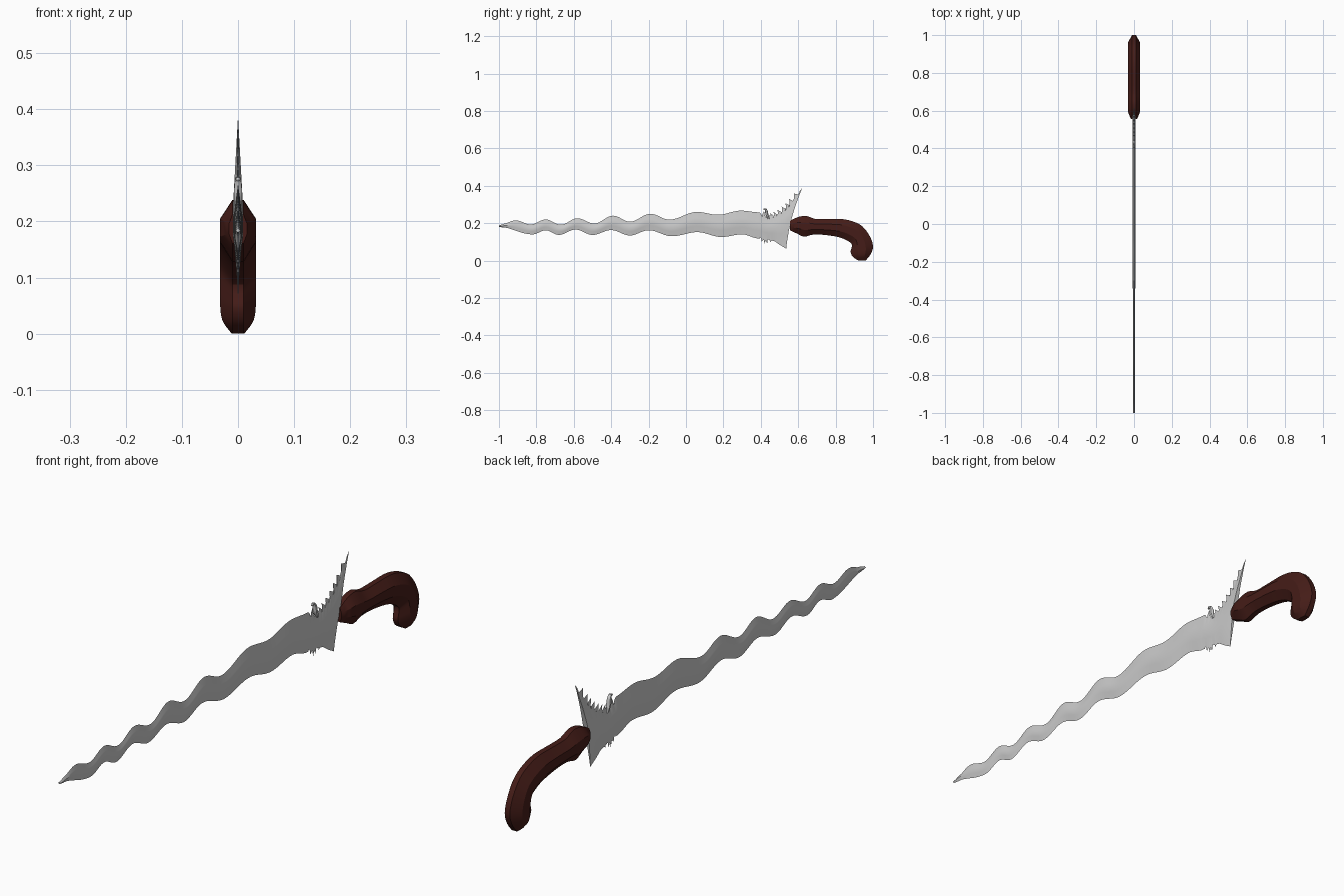
import bpy, bmesh, math

if "Cube" in bpy.data.objects:
    bpy.data.objects.remove(bpy.data.objects["Cube"])


def slab(name, sections, angle=30):
    """Loft mirrored sections; each section is a list of (y, z, half_thickness)."""
    bm = bmesh.new()
    side = {s: [[bm.verts.new((s * x, y, z)) for y, z, x in sec] for sec in sections]
            for s in (1, -1)}
    R, L = side[1], side[-1]
    n, m = len(sections), len(sections[0])
    for i in range(n - 1):
        for g in (R, L):
            for j in range(m - 1):
                bm.faces.new((g[i][j], g[i + 1][j], g[i + 1][j + 1], g[i][j + 1]))
        for j in (0, m - 1):
            bm.faces.new((R[i][j], R[i + 1][j], L[i + 1][j], L[i][j]))
    for i in (0, n - 1):
        for j in range(m - 1):
            bm.faces.new((R[i][j], R[i][j + 1], L[i][j + 1], L[i][j]))
    bmesh.ops.remove_doubles(bm, verts=bm.verts[:], dist=1e-5)
    bmesh.ops.recalc_face_normals(bm, faces=bm.faces[:])
    me = bpy.data.meshes.new(name)
    bm.to_mesh(me)
    bm.free()
    ob = bpy.data.objects.new(name, me)
    bpy.context.collection.objects.link(ob)
    bpy.ops.object.select_all(action='DESELECT')
    ob.select_set(True)
    bpy.context.view_layer.objects.active = ob
    bpy.ops.object.shade_smooth_by_angle(angle=math.radians(angle))
    return ob


def wave(pts, y):
    """Cosine easing between the crests and troughs of an edge."""
    for (y0, z0), (y1, z1) in zip(pts, pts[1:]):
        if y <= y1:
            t = (y - y0) / (y1 - y0)
            return z0 + (z1 - z0) * (1 - math.cos(math.pi * t)) / 2
    return pts[-1][1]


def smooth_path(rows, steps):
    """Catmull-Rom through rows of numbers."""
    out = []
    for i in range(len(rows) - 1):
        a, b, c, d = (rows[min(max(k, 0), len(rows) - 1)] for k in (i - 1, i, i + 1, i + 2))
        for s in range(steps):
            t = s / steps
            out.append([q + .5 * t * (r - p + t * (2*p - 5*q + 4*r - w + t * (3*(q - r) + w - p)))
                        for p, q, r, w in zip(a, b, c, d)])
    return out + [list(rows[-1])]


def blade_section(top, bottom, ctrl_y, thick, tip_top=(0, 0), tip_bottom=(0, 0)):
    """Lens section, bowed towards ctrl_y; the two edges may be pushed into teeth."""
    sec = []
    cz = (top[1] + bottom[1]) / 2
    for v in (0, .1, .3, .5, .7, .9, 1):
        a, b, c = (1 - v) ** 2, 2 * v * (1 - v), v * v
        dy, dz = tip_bottom if v == 0 else tip_top if v == 1 else (0, 0)
        sec.append((a * bottom[0] + b * ctrl_y + c * top[0] + dy,
                    a * bottom[1] + b * cz + c * top[1] + dz,
                    thick * (1 - abs(2 * v - 1))))
    return sec


# Wavy blade: crests and troughs of both edges
upper = [(-1, .188), (-.91, .215), (-.83, .193), (-.75, .22), (-.67, .192), (-.58, .226),
         (-.49, .198), (-.39, .24), (-.30, .208), (-.19, .25), (-.09, .219), (.06, .26),
         (.17, .245), (.295, .267), (.39, .258)]
lower = [(-1, .18), (-.82, .14), (-.75, .162), (-.68, .137), (-.59, .166), (-.5, .137),
         (-.4, .163), (-.3, .134), (-.2, .162), (-.075, .13), (.06, .152), (.19, .126),
         (.30, .14), (.39, .118)]
sections = []
N = 130
for i in range(N + 1):
    y = -1 + 1.39 * i / N
    zt, zb = wave(upper, y), wave(lower, y)
    round_tip = min(1, math.sqrt((y + 1) / .04) + .02)
    mid = (zt + zb) / 2
    if round_tip < 1:
        zt = max(zt, mid + .013 * round_tip)
        zb = min(zb, mid - .011 * round_tip)
    sections.append(blade_section((y, zt), (y, zb), y, .0045 + .0045 * (y + 1) / 1.4))

# Flared base of the blade with nicks below and barbs along the rising spike
flare = [  # top y, z, bottom y, z
    (.39, .258, .39, .118), (.42, .245, .42, .112), (.45, .24, .45, .108),
    (.485, .252, .475, .102), (.53, .282, .50, .085), (.57, .325, .52, .073),
    (.622, .388, .536, .064)]
path = smooth_path(flare, 6)
nicks = {2: (0, .008), 4: (-.004, -.012), 6: (.002, -.024), 8: (.004, -.02), 10: (0, .004),
         13: (-.004, -.008)}
notches = {3: (.004, -.016), 5: (.003, .018), 7: (.004, -.016), 9: (-.004, .008)}
for k in range(1, len(path)):
    ty, tz, by, bz = path[k]
    f = k / (len(path) - 1)
    barb = notches.get(k, (0, 0))
    if 12 < k < len(path) - 2:
        barb = ((.006, -.008), (0, 0), (-.011, .012))[k % 3]
    sections.append(blade_section((ty, tz), (by, bz), (ty + by) / 2 - .028 * f, .009,
                                  barb, nicks.get(k, (0, 0))))
slab("blade", sections)

# Small curled ornament in front of the barbs
curl = smooth_path([(.442, .222, .006), (.433, .245, .008), (.43, .265, .007),
                    (.422, .279, .005), (.414, .272, .003)], 4)
slab("blade_curl", [[(y - r, z, .001), (y - r / 2, z, r * .9), (y + r / 2, z, r * .9),
                     (y + r, z, .001)] for y, z, r in curl])

# Pistol-shaped grip: upper edge y, z, lower edge y, z, half width
grip = [
    (.556, .212, .556, .162, .016), (.60, .233, .594, .144, .032),
    (.645, .238, .632, .128, .032), (.69, .223, .68, .139, .032),
    (.76, .222, .743, .137, .032), (.834, .222, .813, .126, .032),
    (.893, .209, .856, .11, .032), (.944, .182, .886, .088, .032),
    (.984, .128, .884, .064, .032), (1.0, .075, .880, .045, .032),
    (.986, .032, .892, .020, .028), (.960, 0, .922, 0, .011)]
rows = []
for ty, tz, by, bz, w in smooth_path(grip, 3):
    w = min(w, .032)
    rows.append([(by + (ty - by) * v, max(0, bz + (tz - bz) * v), x)
                 for v, x in ((0, .010), (.32, w), (.68, w), (1, .010))])
handle = slab("handle", rows, 25)
wood = bpy.data.materials.new("dark_red_wood")
wood.diffuse_color = (.06, .012, .009, 1)
wood.use_nodes = True
wood.node_tree.nodes["Principled BSDF"].inputs["Base Color"].default_value = wood.diffuse_color
handle.data.materials.append(wood)
